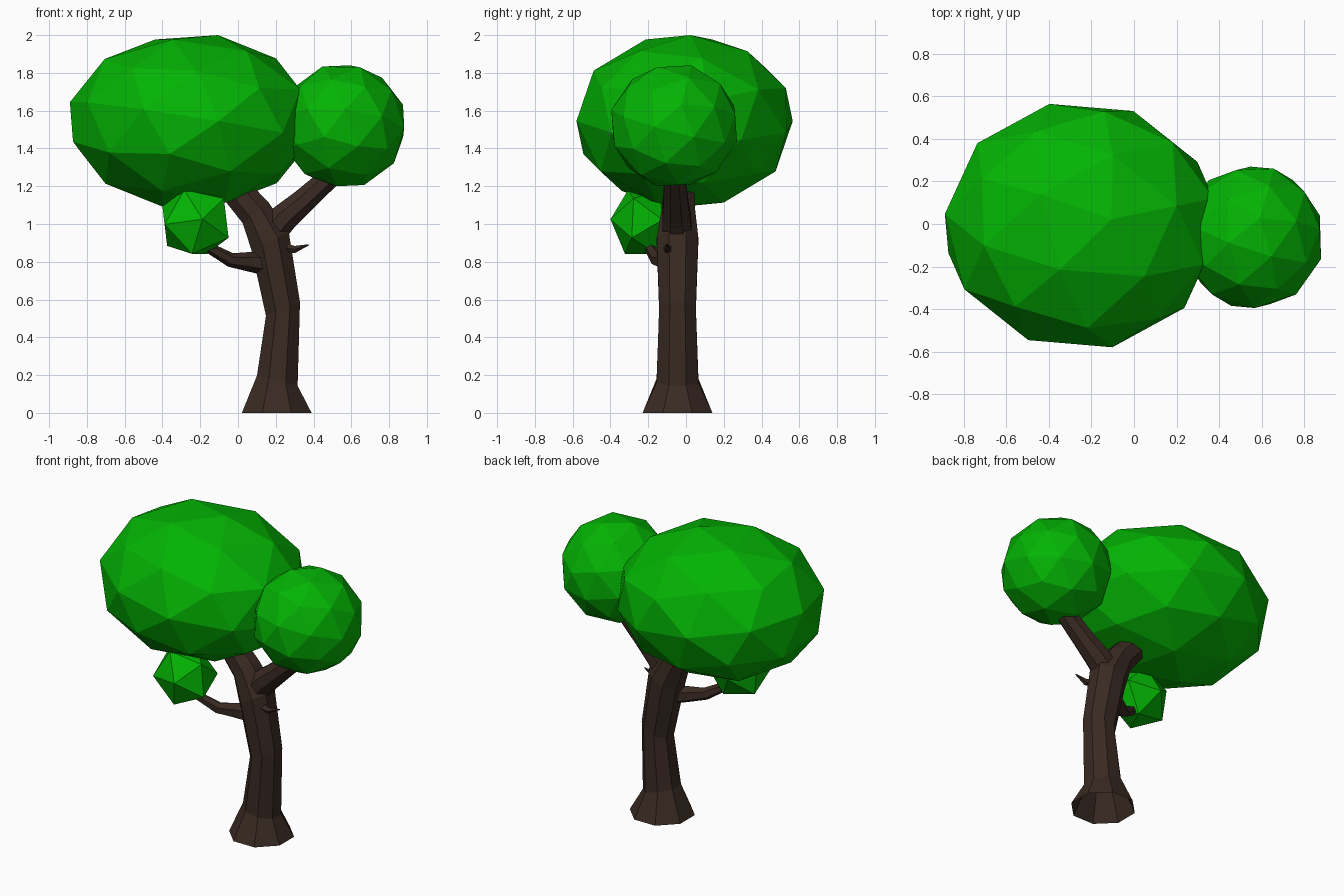
import bpy, bmesh
from math import cos, sin, pi, radians
from mathutils import Vector, Euler

cube = bpy.data.objects.get("Cube")
if cube:
    bpy.data.objects.remove(cube)


def material(name, color):
    mat = bpy.data.materials.new(name)
    mat.use_nodes = True
    mat.diffuse_color = color
    mat.node_tree.nodes["Principled BSDF"].inputs["Base Color"].default_value = color
    return mat


bark = material("bark brown", (0.041, 0.023, 0.016, 1))
leaf = material("leaf green", (0.001, 0.45, 0.001, 1))


def add_object(name, bm, mat):
    bmesh.ops.recalc_face_normals(bm, faces=bm.faces)
    mesh = bpy.data.meshes.new(name)
    bm.to_mesh(mesh)
    bm.free()
    mesh.materials.append(mat)
    obj = bpy.data.objects.new(name, mesh)
    bpy.context.collection.objects.link(obj)
    return obj


def limb(name, path, sides, tilts=None):
    """Faceted tube, open at its start, through (x, y, z, radius) points; tilts set ring lean in x."""
    bm = bmesh.new()
    centres = [Vector(p[:3]) for p in path]
    rings = []
    for i, c in enumerate(centres):
        if tilts:
            normal = Vector((tilts[i], 0, 1)).normalized()
        else:
            ahead = centres[min(i + 1, len(path) - 1)]
            normal = (ahead - centres[max(i - 1, 0)]).normalized()
        side = Vector((0, 1, 0))
        side = (side - normal * side.dot(normal)).normalized()
        other = side.cross(normal)
        ring = []
        for k in range(sides):
            a = 2 * pi * (k + 0.5) / sides
            ring.append(bm.verts.new(c + path[i][3] * (cos(a) * side + sin(a) * other)))
        rings.append(ring)
    for low, high in zip(rings, rings[1:]):
        for k in range(sides):
            n = (k + 1) % sides
            bm.faces.new((low[k], low[n], high[n], high[k]))
    bm.faces.new(rings[-1])
    return add_object(name, bm, bark)


def foliage(name, low, high, detail, turn):
    """Faceted ball turned by degrees and fitted between two corners."""
    bm = bmesh.new()
    bmesh.ops.create_icosphere(bm, subdivisions=detail, radius=1)
    spin = Euler([radians(t) for t in turn]).to_matrix()
    for v in bm.verts:
        v.co = spin @ v.co
    for axis in range(3):
        values = [v.co[axis] for v in bm.verts]
        start, size = min(values), max(values) - min(values)
        for v in bm.verts:
            v.co[axis] = low[axis] + (v.co[axis] - start) / size * (high[axis] - low[axis])
    return add_object(name, bm, leaf)


# Trunk with flared foot, bending into the large crown
limb("trunk", [(0.205, -0.045, 0, 0.2), (0.208, -0.045, 0.17, 0.12),
               (0.238, -0.045, 0.55, 0.105), (0.17, -0.045, 0.91, 0.119),
               (0.093, -0.04, 1.06, 0.095), (-0.03, -0.035, 1.2, 0.085),
               (-0.09, -0.03, 1.3, 0.07)],
     8, tilts=[0, 0.25, -0.4, -0.5, -0.8, -0.8, -0.8])

# Branches
limb("left_branch", [(0.14, -0.045, 0.91, 0.085), (0.24, -0.05, 1.03, 0.082),
                     (0.35, -0.055, 1.125, 0.07), (0.5, -0.06, 1.26, 0.06)], 8)
limb("right_branch", [(0.16, -0.06, 0.79, 0.065), (0.06, -0.1, 0.8, 0.052),
                      (-0.04, -0.15, 0.81, 0.038), (-0.2, -0.21, 0.9, 0.024)], 6)
limb("twig", [(0.22, -0.09, 0.88, 0.03), (0.3, -0.1, 0.865, 0.02),
              (0.375, -0.1, 0.89, 0.003)], 5)

# Foliage
foliage("large_crown", (-0.89, -0.58, 1.09), (0.39, 0.565, 2.0), 2, (0, 13, 13))
foliage("small_crown", (0.235, -0.395, 1.2), (0.88, 0.27, 1.84), 2, (-15, 6, 0))
foliage("leaf_cluster", (-0.4, -0.4, 0.84), (-0.05, -0.06, 1.18), 1, (85, 30, 8))
